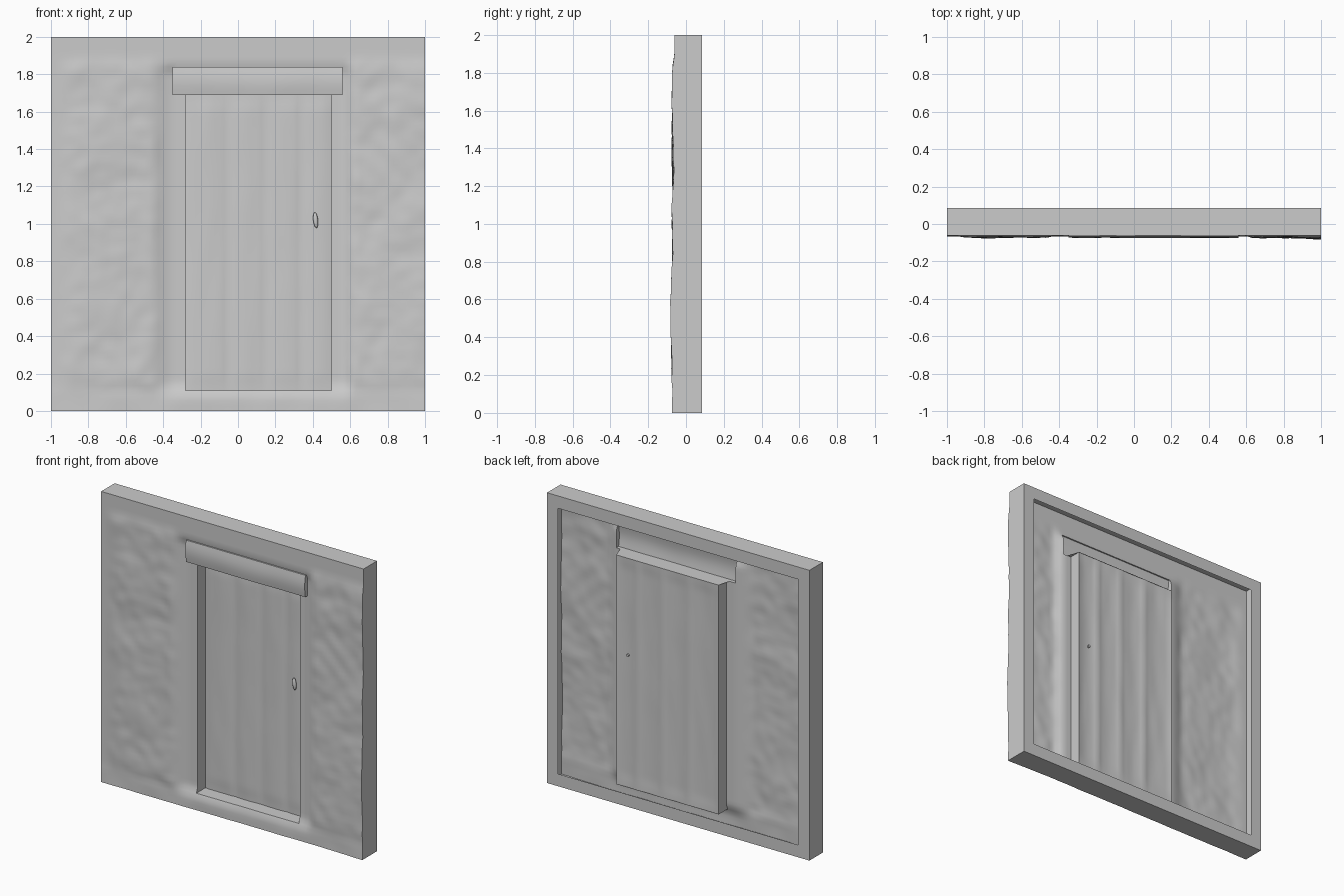
import bpy, bmesh, math
from mathutils import Vector, noise

if "Cube" in bpy.data.objects:
    bpy.data.objects.remove(bpy.data.objects["Cube"])

# Key outlines: door opening and lintel
DX0, DX1, DZ0, DZ1 = -0.28, 0.50, 0.11, 1.69
LX0, LX1, LZ1 = -0.35, 0.56, 1.84
DOOR_Y, BACK_Y, FLANGE = 0.045, 0.085, 0.085


def ticks(breaks, step=0.025):
    out = [breaks[0]]
    for a, b in zip(breaks, breaks[1:]):
        n = max(1, round((b - a) / step))
        out += [a + (b - a) * i / n for i in range(1, n + 1)]
    return out


def ramp(a, b, v):
    t = min(1, max(0, (v - a) / (b - a)))
    return t * t * (3 - 2 * t)


def bump(x, z, size, seed=0.0):
    return noise.noise(Vector((x / size, z / size, seed)))


def sheet(xs, zs, depth, keep=lambda x, z: True):
    """Relief grid facing -y; keep() decides which cells exist."""
    bm = bmesh.new()
    g = [[bm.verts.new((x, depth(x, z), z)) for x in xs] for z in zs]
    for j in range(len(zs) - 1):
        for i in range(len(xs) - 1):
            if keep((xs[i] + xs[i + 1]) / 2, (zs[j] + zs[j + 1]) / 2):
                bm.faces.new((g[j][i], g[j][i + 1], g[j + 1][i + 1], g[j + 1][i]))
    bmesh.ops.delete(bm, geom=[v for v in bm.verts if not v.link_faces], context='VERTS')
    return bm


def skirt(bm, edges, move):
    """Extrude border edges and reposition the new vertices."""
    new = bmesh.ops.extrude_edge_only(bm, edges=edges)["geom"]
    for v in new:
        if isinstance(v, bmesh.types.BMVert):
            v.co = move(v.co)
    return [e for e in new if isinstance(e, bmesh.types.BMEdge)]


def finish(bm, name, recalc=True, angle=40):
    if recalc:
        bmesh.ops.recalc_face_normals(bm, faces=bm.faces[:])
    me = bpy.data.meshes.new(name)
    bm.to_mesh(me)
    bm.free()
    ob = bpy.data.objects.new(name, me)
    bpy.context.collection.objects.link(ob)
    bpy.ops.object.select_all(action='DESELECT')
    ob.select_set(True)
    bpy.context.view_layer.objects.active = ob
    bpy.ops.object.shade_smooth_by_angle(angle=math.radians(angle))
    return ob


# Wall: rough panels either side, smooth timber borders, hollow behind
def wall_depth(x, z):
    y = -0.062
    panel = (ramp(0.10, 0.16, z) * ramp(1.90, 1.82, z)
             * max(ramp(-0.40, -0.48, x) * ramp(-0.98, -0.86, x), ramp(0.58, 0.64, x)))
    y -= panel * (0.008 + 0.008 * bump(x, z, 0.22) + 0.005 * bump(x, z, 0.08, 3))
    y -= 0.008 * ramp(0.6, 1.0, x) * ramp(1.9, 1.8, z) * ramp(1.2, 0.5, z)
    post = ramp(-0.46, -0.34, x) * ramp(0.62, 0.55, x)
    y += 0.022 * post * ramp(0.06, 0.16, z) * ramp(1.86, 1.80, z)
    y -= 0.004 * ramp(0.14, 0.08, z) * (1 + bump(x, z, 0.15, 7))
    return y


def is_wall(x, z):
    in_door = DX0 < x < DX1 and DZ0 < z < DZ1
    in_lintel = LX0 < x < LX1 and DZ1 < z < LZ1
    return not (in_door or in_lintel)


bm = sheet(ticks([-1, LX0, DX0, DX1, LX1, 1]), ticks([0, DZ0, DZ1, LZ1, 2]), wall_depth, is_wall)
border = [e for e in bm.edges if e.is_boundary]
outer = [e for e in border if all(abs(v.co.x) > 0.999 or not 0.001 < v.co.z < 1.999 for v in e.verts)]
jambs = [e for e in border if all(DX0 - .001 < v.co.x < DX1 + .001 and .1 < v.co.z < DZ1 + .001
                                  for v in e.verts)]
skirt(bm, jambs, lambda c: Vector((c.x, DOOR_Y, c.z)))
rim = skirt(bm, outer, lambda c: Vector((c.x, BACK_Y, c.z)))
skirt(bm, rim, lambda c: Vector((max(-1 + FLANGE, min(1 - FLANGE, c.x)), BACK_Y,
                                 max(FLANGE, min(2 - FLANGE, c.z)))))
bmesh.ops.remove_doubles(bm, verts=bm.verts[:], dist=0.0005)
finish(bm, "wall_panel")


# Door: recessed planks with shallow grooves and worn ends
PLANKS = [DX0, -0.05, 0.15, 0.34, DX1]


def door_depth(x, z):
    for a, b in zip(PLANKS, PLANKS[1:]):
        if a <= x <= b + 1e-6:
            t = (x - a) / (b - a)
            crown = max(0.0, math.sin(math.pi * t)) ** 0.5
            worn = ramp(DZ0, DZ0 + 0.1, z) * ramp(DZ1, DZ1 - 0.1, z)
            return DOOR_Y - crown * (0.004 + 0.005 * worn + 0.003 * bump(x * 4, z, 0.3, a * 9))
    return DOOR_Y


finish(sheet(ticks(PLANKS), ticks([DZ0, DZ1]), door_depth), "door_planks", recalc=False)


# Lintel: beam leaning out over the door, with an underside back to the planks
def lintel_depth(x, z):
    t = (z - DZ1) / (LZ1 - DZ1)
    return -0.066 - 0.008 * math.sin(math.pi * t) - 0.003 * bump(x, z, 0.2, 5)


bm = sheet(ticks([LX0, DX0, DX1, LX1]), ticks([DZ1, LZ1]), lintel_depth)


def lintel_back(c):
    under = c.z < DZ1 + 0.001 and DX0 - 0.001 < c.x < DX1 + 0.001
    return Vector((c.x, DOOR_Y if under else max(wall_depth(c.x, c.z), c.y), c.z))


skirt(bm, [e for e in bm.edges if e.is_boundary], lintel_back)
finish(bm, "lintel")

# Handle: small tapered pull on a round stem
bm = bmesh.new()
bmesh.ops.create_uvsphere(bm, u_segments=12, v_segments=8, radius=1)
for v in bm.verts:
    v.co = Vector((0.415 + v.co.x * 0.013 + v.co.z * -0.004, 0.022 + v.co.y * 0.012, 1.02 + v.co.z * 0.042))
stem = bmesh.ops.create_cone(bm, segments=10, radius1=0.009, radius2=0.009, depth=0.03, cap_ends=True)
for v in stem["verts"]:
    v.co = Vector((0.415 + v.co.x, 0.032 + v.co.z, 1.02 + v.co.y))
finish(bm, "door_handle")
